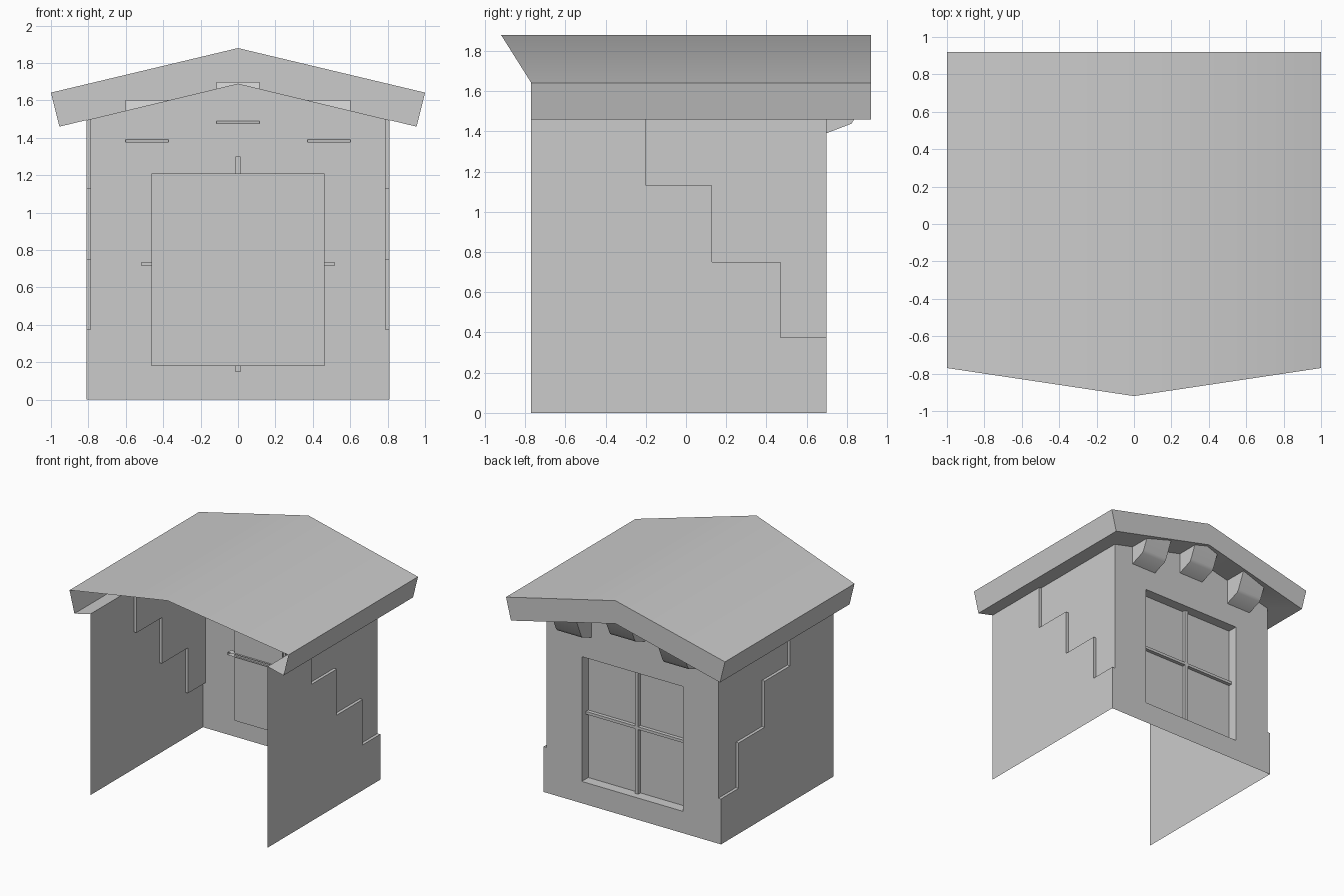
import bpy, bmesh, math

if "Cube" in bpy.data.objects:
    bpy.data.objects.remove(bpy.data.objects["Cube"])

SLOPE = (1.69 - 1.46) / 0.955


def under(x):
    """Height of the roof underside at a given x."""
    return 1.69 - SLOPE * abs(x)


def build(name, faces, mirror=False, smooth=False):
    """Make an object from polygons, optionally mirrored across x = 0."""
    bm = bmesh.new()
    for f in faces:
        bm.faces.new([bm.verts.new(p) for p in f])
        if mirror:
            bm.faces.new([bm.verts.new((-p[0], p[1], p[2])) for p in reversed(f)])
    bmesh.ops.remove_doubles(bm, verts=bm.verts, dist=0.0005)
    bmesh.ops.recalc_face_normals(bm, faces=bm.faces)
    me = bpy.data.meshes.new(name)
    bm.to_mesh(me)
    bm.free()
    ob = bpy.data.objects.new(name, me)
    bpy.context.collection.objects.link(ob)
    if smooth:
        bpy.ops.object.select_all(action='DESELECT')
        ob.select_set(True)
        bpy.context.view_layer.objects.active = ob
        bpy.ops.object.shade_smooth_by_angle(angle=math.radians(35))
    return ob


# Roof: top, eave, back fascia and overhang soffit; front end is open
soffit = [(0.81, -0.77), (0.955, -0.77), (0.955, 0.92), (0, 0.92),
          (0, 0.70), (0.785, 0.70), (0.785, -0.20), (0.81, -0.20)]
build("roof", [
    [(0, -0.92, 1.88), (1, -0.77, 1.642), (1, 0.92, 1.642), (0, 0.92, 1.88)],
    [(1, -0.77, 1.642), (0.955, -0.77, 1.46), (0.955, 0.92, 1.46), (1, 0.92, 1.642)],
    [(0, 0.92, 1.88), (1, 0.92, 1.642), (0.955, 0.92, 1.46), (0, 0.92, 1.69)],
    [(x, y, under(x)) for x, y in reversed(soffit)],
], mirror=True, smooth=True)

# Side walls: stepped outer sheet, recessed upper sheet, ledges between them
XO, XI = 0.81, 0.785
steps = [(0.70, 0.375), (0.47, 0.375), (0.47, 0.75), (0.13, 0.75),
         (0.13, 1.13), (-0.20, 1.13)]
outer = [(XO, -0.77, 0), (XO, 0.70, 0)] + [(XO, y, z) for y, z in steps]
outer += [(XO, -0.20, under(XO)), (XO, -0.77, under(XO))]
inner = [(XI, y, z) for y, z in steps]
inner += [(XI, -0.20, under(XI)), (XI, 0.70, under(XI))]
ledges = [[outer[i + 2], outer[i + 3], inner[i + 1], inner[i]] for i in range(6)]
build("side_walls", [outer, inner[::-1]] + ledges, mirror=True)

# Back wall with a window recess and pane
W, Z0, Z1, YB, YP = 0.462, 0.18, 1.21, 0.70, 0.615
half = [(0, 0), (XO, 0), (XO, 0.375), (XI, 0.375), (XI, under(XI)), (0, 1.69),
        (0, Z1), (W, Z1), (W, Z0), (0, Z0)]
opening = [(0, Z0), (W, Z0), (W, Z1), (0, Z1)]
jambs = [[(a[0], YB, a[1]), (b[0], YB, b[1]), (b[0], YP, b[1]), (a[0], YP, a[1])]
         for a, b in zip(opening, opening[1:])]
build("back_wall", [[(x, YB, z) for x, z in half][::-1],
                    [(x, YP, z) for x, z in opening][::-1]] + jambs, mirror=True)


def open_prism(name, x0, x1, profile, smooth=False):
    """Extrude a (y, z) profile along x with end caps; the profile's closing side stays open."""
    faces = [[(x0, *a), (x1, *a), (x1, *b), (x0, *b)]
             for a, b in zip(profile, profile[1:])]
    faces += [[(x0, *p) for p in profile], [(x1, *p) for p in reversed(profile)]]
    return build(name, faces, smooth=smooth)


# Window bars, open on the inside
def bar(name, x, z0, z1):
    open_prism(name, -x, x, [(0.598, z0), (0.645, z0), (0.645, z1), (0.598, z1)])


bar("window_bar_upright", 0.014, 0.147, 1.30)
bar("window_bar_cross", 0.515, 0.714, 0.737)

# Rafter brackets under the back overhang
for name, xc, z in (("left", -0.487, 1.376), ("middle", 0, 1.474), ("right", 0.487, 1.376)):
    open_prism("bracket_" + name, xc - 0.115, xc + 0.115,
               [(0.66, z), (0.822, z + 0.062), (0.838, z + 0.085),
                (0.90, z + 0.226), (0.66, z + 0.226)], smooth=True)
